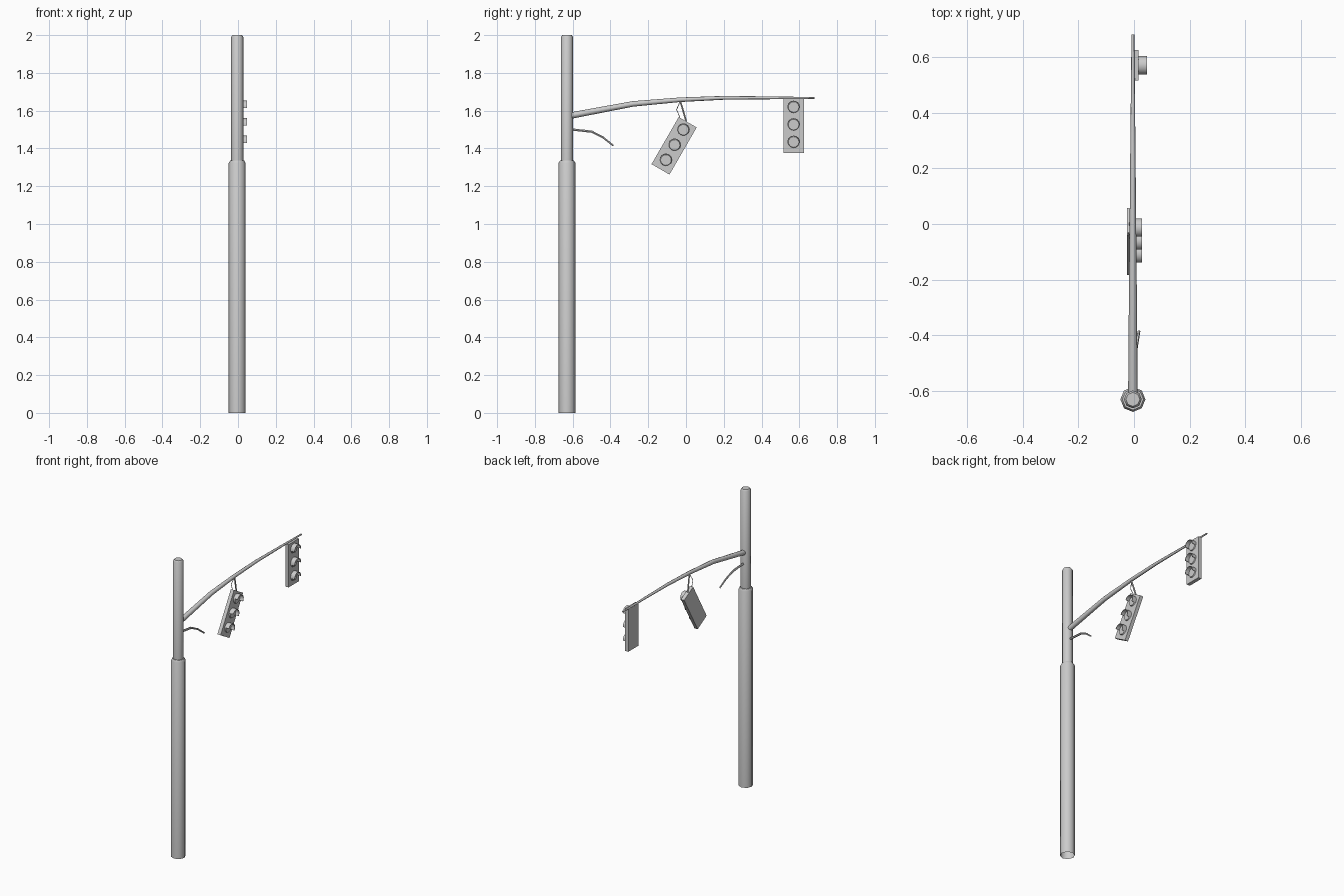
import bpy, bmesh, math
from mathutils import Matrix, Vector

if "Cube" in bpy.data.objects:
    bpy.data.objects.remove(bpy.data.objects["Cube"])

PX, PY = -0.004, -0.63


def finish(name, bm, angle=50):
    bmesh.ops.recalc_face_normals(bm, faces=bm.faces)
    me = bpy.data.meshes.new(name)
    bm.to_mesh(me)
    bm.free()
    ob = bpy.data.objects.new(name, me)
    bpy.context.collection.objects.link(ob)
    bpy.ops.object.select_all(action='DESELECT')
    ob.select_set(True)
    bpy.context.view_layer.objects.active = ob
    bpy.ops.object.shade_smooth_by_angle(angle=math.radians(angle))
    return ob


def tube(name, pts, sides=8, cap_start=True):
    """Loft rings through (x, y, z, radius) points."""
    bm = bmesh.new()
    ps = [Vector(p[:3]) for p in pts]
    rings = []
    for i, p in enumerate(ps):
        d = (ps[min(i + 1, len(ps) - 1)] - ps[max(i - 1, 0)]).normalized()
        u = Vector((1, 0, 0))
        u = (u - d * u.dot(d)).normalized()
        v = d.cross(u)
        r = pts[i][3]
        rings.append([bm.verts.new(p + r * (u * math.cos(a) + v * math.sin(a)))
                      for a in (math.tau * k / sides for k in range(sides))])
    for a, b in zip(rings, rings[1:]):
        for k in range(sides):
            j = (k + 1) % sides
            bm.faces.new((a[k], a[j], b[j], b[k]))
    bm.faces.new(rings[-1])
    if cap_start:
        bm.faces.new(rings[0])
    return finish(name, bm)


def hood(name, z, m):
    """Half-ring visor with thin walls, open below and in front."""
    bm = bmesh.new()
    n = 10
    loops = []
    for k in range(n + 1):
        a = math.radians(-8 + 196 * k / n)
        loops.append([bm.verts.new((x, r * math.cos(a), z + r * math.sin(a)))
                      for x, r in ((0.014, 0.034), (0.047, 0.034),
                                   (0.047, 0.031), (0.014, 0.031))])
    for a, b in zip(loops, loops[1:]):
        for k in range(4):
            j = (k + 1) % 4
            bm.faces.new((a[k], a[j], b[j], b[k]))
    bm.faces.new(loops[0])
    bm.faces.new(loops[-1])
    bm.transform(m)
    finish(name, bm)


def signal(name, m):
    # housing
    bm = bmesh.new()
    bmesh.ops.create_cube(bm, size=1, matrix=Matrix.Translation((0.004, 0, 0))
                          @ Matrix.Diagonal((0.024, 0.11, 0.288, 1)))
    bm.transform(m)
    finish(name + "_housing", bm, 30)
    # lenses and hoods
    for i, z in enumerate((0.098, 0.005, -0.087)):
        bm = bmesh.new()
        bmesh.ops.create_cone(bm, cap_ends=True, segments=16, radius1=0.031,
                              radius2=0.028, depth=0.008,
                              matrix=Matrix.Translation((0.019, 0, z))
                              @ Matrix.Rotation(math.pi / 2, 4, 'Y'))
        bm.transform(m)
        finish(f"{name}_lens_{i}", bm, 30)
        hood(f"{name}_hood_{i}", z, m)


# pole
tube("lower_pole", [(PX, PY, 0, 0.045), (PX, PY, 1.322, 0.045),
                    (PX, PY, 1.335, 0.038)], cap_start=False)
tube("upper_pole", [(PX, PY, 1.33, 0.032), (PX, PY, 1.99, 0.032),
                    (PX, PY, 2.0, 0.025)])

# mast arm
tube("mast_arm", [(PX, -0.61, 1.574, 0.017), (PX, -0.28, 1.636, 0.0145),
                  (PX, -0.03, 1.658, 0.012), (PX, 0.2, 1.668, 0.010),
                  (PX, 0.45, 1.668, 0.0075), (PX, 0.68, 1.667, 0.005)])

# bent broken brace under the arm
tube("broken_brace", [(PX, -0.61, 1.501, 0.007), (0.0, -0.50, 1.489, 0.007),
                      (0.008, -0.44, 1.459, 0.006),
                      (0.018, -0.385, 1.415, 0.005)], 6)

# upright and dangling signals
signal("outer_signal", Matrix.Translation((0, 0.57, 1.521)))
signal("hanging_signal", Matrix.Translation((-0.018, -0.063, 1.414))
       @ Matrix.Rotation(math.radians(-30), 4, 'X'))

# hangers
tube("hanger", [(PX, -0.032, 1.655, 0.005), (-0.008, -0.018, 1.61, 0.005),
                (-0.014, 0.002, 1.54, 0.005)], 6)
tube("loose_wire", [(PX, -0.03, 1.652, 0.002), (-0.016, -0.05, 1.605, 0.002),
                    (-0.020, -0.032, 1.565, 0.002)], 5)
